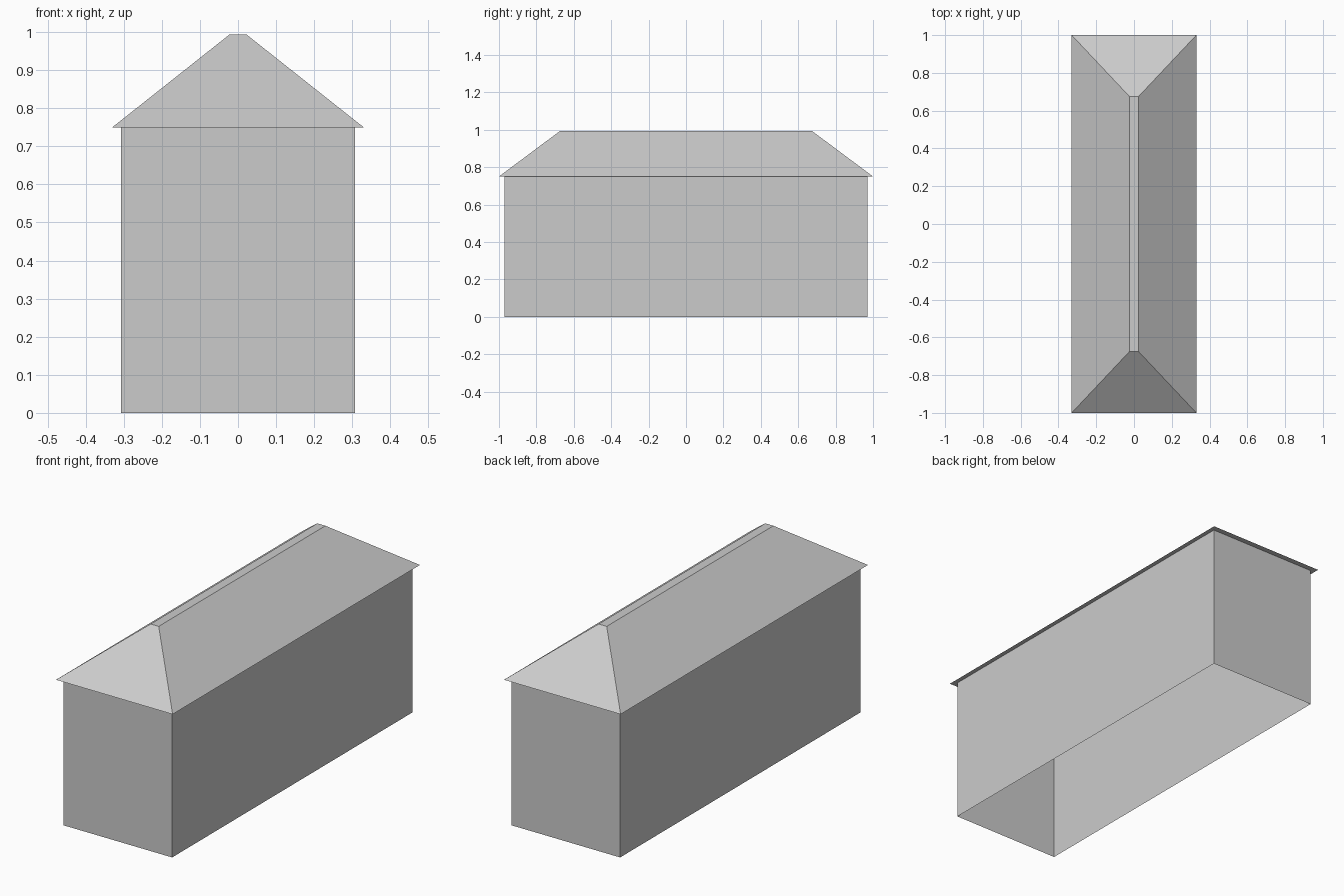
import bpy, bmesh

if "Cube" in bpy.data.objects:
    bpy.data.objects.remove(bpy.data.objects["Cube"])


def frustum(name, bottom, top, z0, z1, cap_top=True, cap_bottom=True):
    """Rectangular block tapering from half-sizes `bottom` to `top`."""
    bm = bmesh.new()
    corners = ((-1, -1), (1, -1), (1, 1), (-1, 1))
    lo, hi = ([bm.verts.new((sx * h[0], sy * h[1], z)) for sx, sy in corners]
              for h, z in ((bottom, z0), (top, z1)))
    for i in range(4):
        j = (i + 1) % 4
        bm.faces.new((lo[i], lo[j], hi[j], hi[i]))
    if cap_bottom:
        bm.faces.new(lo[::-1])
    if cap_top:
        bm.faces.new(hi)
    mesh = bpy.data.meshes.new(name)
    bm.to_mesh(mesh)
    bm.free()
    obj = bpy.data.objects.new(name, mesh)
    bpy.context.collection.objects.link(obj)
    return obj


EAVES, RIDGE = 0.75, 0.993

# Four thin walls, open underneath
frustum("walls", (0.307, 0.971), (0.307, 0.971), 0, EAVES,
        cap_top=False, cap_bottom=False)

# Hipped roof with a flat ridge strip and flat soffit
frustum("hipped_roof", (0.33, 1.0), (0.023, 0.674), EAVES, RIDGE)
